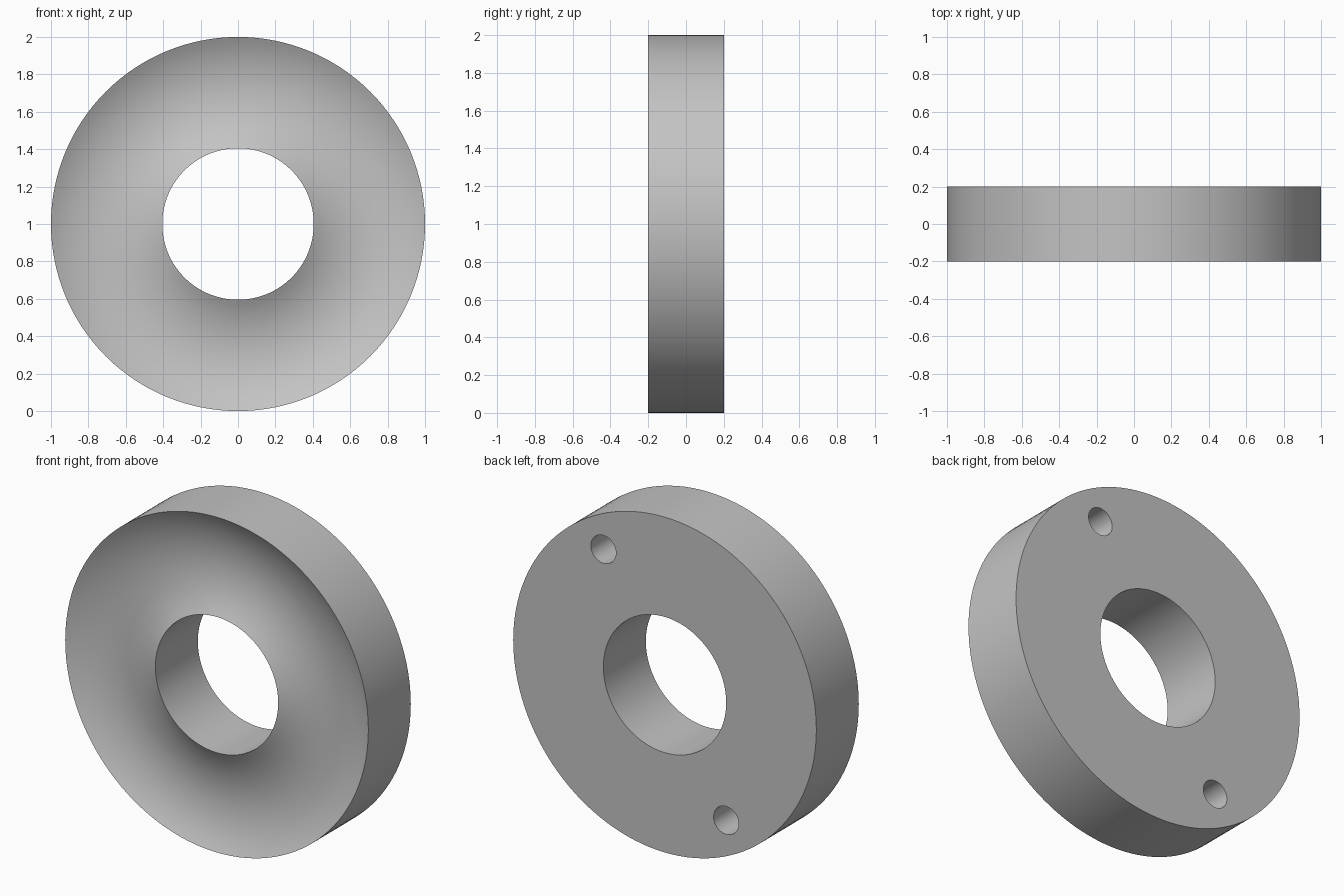
import bpy, bmesh, math
from mathutils import Vector, Matrix

cube = bpy.data.objects.get("Cube")
if cube:
    bpy.data.objects.remove(cube, do_unlink=True)

OUTER, INNER, HALF = 1.0, 0.405, 0.2
DISH = 0.08        # depth of the hollow in the front face
SEGMENTS = 128
CENTRE = Vector((0, 0, 1))

grey = bpy.data.materials.new("plain grey")
grey.use_nodes = True
colour = (0.55, 0.55, 0.55, 1)
grey.diffuse_color = colour
grey.node_tree.nodes["Principled BSDF"].inputs["Base Color"].default_value = colour


def dish_profile(steps=20):
    """Circular arc hollowed into the front, from inner rim to outer rim."""
    half = (OUTER - INNER) / 2
    radius = (half ** 2 + DISH ** 2) / (2 * DISH)
    limit = math.asin(half / radius)
    points = []
    for i in range(steps + 1):
        a = -limit + 2 * limit * i / steps
        depth = radius * math.cos(a) - (radius - DISH)
        points.append((INNER + half + radius * math.sin(a), -HALF + depth))
    return points


# Ring body: closed profile turned around the y axis
profile = dish_profile() + [(OUTER, HALF), (INNER, HALF)]
bm = bmesh.new()
verts = [bm.verts.new((r, y, 0)) for r, y in profile]
edges = [bm.edges.new((v, verts[(i + 1) % len(verts)])) for i, v in enumerate(verts)]
bmesh.ops.spin(bm, geom=verts + edges, cent=(0, 0, 0), axis=(0, 1, 0),
               angle=math.tau, steps=SEGMENTS, use_merge=True)
bmesh.ops.remove_doubles(bm, verts=bm.verts, dist=1e-5)
bmesh.ops.translate(bm, verts=bm.verts, vec=CENTRE)
bmesh.ops.recalc_face_normals(bm, faces=bm.faces)
mesh = bpy.data.meshes.new("dished_ring")
bm.to_mesh(mesh)
bm.free()
mesh.materials.append(grey)
ring = bpy.data.objects.new("dished_ring", mesh)
bpy.context.collection.objects.link(ring)

# Two blind screw holes, opposite each other in the back face
HOLE_RADIUS, HOLE_DEPTH = 0.083, 0.25
bm = bmesh.new()
for side in (1, -1):
    place = CENTRE + Vector((0.405, 0, 0.7)) * side + Vector((0, HALF, 0))
    bmesh.ops.create_cone(bm, cap_ends=True, segments=48,
                          radius1=HOLE_RADIUS, radius2=HOLE_RADIUS, depth=2 * HOLE_DEPTH,
                          matrix=Matrix.Translation(place) @ Matrix.Rotation(math.pi / 2, 4, "X"))
mesh = bpy.data.meshes.new("screw_hole_cutter")
bm.to_mesh(mesh)
bm.free()
mesh.materials.append(grey)
cutter = bpy.data.objects.new("screw_hole_cutter", mesh)
bpy.context.collection.objects.link(cutter)

cut = ring.modifiers.new("screw holes", "BOOLEAN")
cut.operation = "DIFFERENCE"
cut.solver = "EXACT"
cut.object = cutter
bpy.ops.object.select_all(action="DESELECT")
ring.select_set(True)
bpy.context.view_layer.objects.active = ring
bpy.ops.object.modifier_apply(modifier=cut.name)
bpy.data.objects.remove(cutter, do_unlink=True)
bpy.ops.object.shade_smooth_by_angle(angle=math.radians(30))
